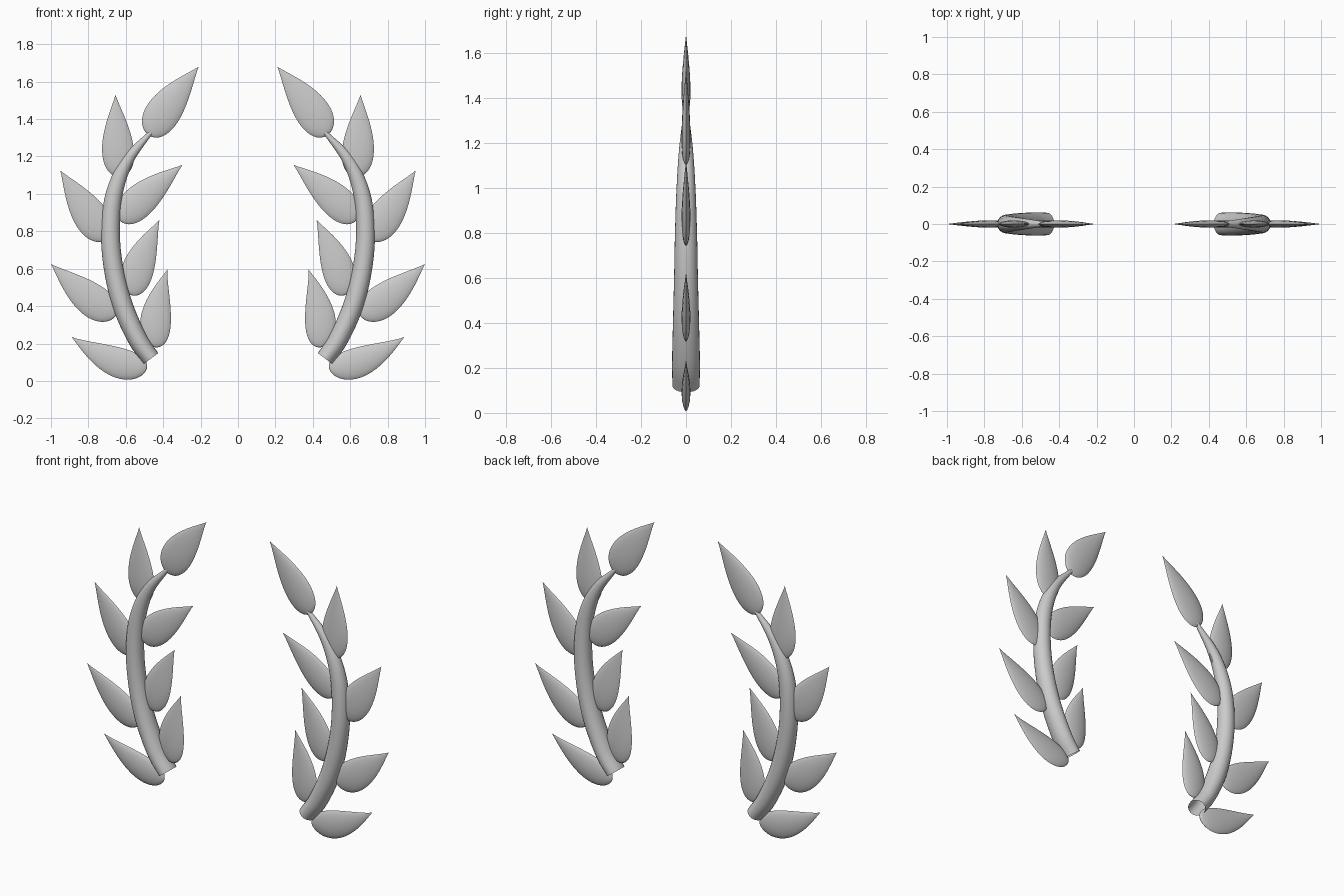
import bpy, bmesh, math
from mathutils import Vector

if "Cube" in bpy.data.objects:
    bpy.data.objects.remove(bpy.data.objects["Cube"], do_unlink=True)

grey = bpy.data.materials.new("light_grey")
grey.use_nodes = True
grey.diffuse_color = (0.6, 0.6, 0.6, 1)
grey.node_tree.nodes["Principled BSDF"].inputs["Base Color"].default_value = (0.6, 0.6, 0.6, 1)


def loft(name, rings, close_start, close_end):
    """Skin a list of equal rings, then mirror the part to the right side."""
    bm = bmesh.new()
    loops = [[bm.verts.new(p) for p in ring] for ring in rings]
    n = len(loops[0])
    for a, b in zip(loops, loops[1:]):
        for i in range(n):
            j = (i + 1) % n
            bm.faces.new((a[i], a[j], b[j], b[i]))
    if close_start:
        bm.faces.new(loops[0][::-1])
    if close_end:
        bm.faces.new(loops[-1])
    bmesh.ops.recalc_face_normals(bm, faces=bm.faces)
    mesh = bpy.data.meshes.new(name)
    bm.to_mesh(mesh)
    bm.free()
    mesh.materials.append(grey)
    obj = bpy.data.objects.new(name, mesh)
    bpy.context.collection.objects.link(obj)
    bpy.ops.object.select_all(action="DESELECT")
    obj.select_set(True)
    bpy.context.view_layer.objects.active = obj
    bpy.ops.object.shade_smooth_by_angle(angle=math.radians(40))
    mirror = obj.modifiers.new("other_side", "MIRROR")
    mirror.use_mirror_merge = False


def smooth_path(points, steps):
    """Catmull-Rom samples through the points."""
    pts = [Vector(p) for p in points]
    pts = [2 * pts[0] - pts[1]] + pts + [2 * pts[-1] - pts[-2]]
    out = []
    for a, b, c, d in zip(pts, pts[1:], pts[2:], pts[3:]):
        for k in range(steps):
            t = k / steps
            out.append(0.5 * (2 * b + (c - a) * t + (2 * a - 5 * b + 4 * c - d) * t**2
                              + (3 * b - a - 3 * c + d) * t**3))
    return out + [pts[-2]]


# Stem: open tapering tube; each point is x, z, in-plane radius, depth radius
stem = smooth_path([(0.465, 0.12, 0.048, 0.060), (0.535, 0.22, 0.052, 0.062),
                    (0.615, 0.40, 0.054, 0.058), (0.665, 0.60, 0.052, 0.053),
                    (0.682, 0.80, 0.050, 0.049), (0.662, 1.00, 0.045, 0.042),
                    (0.590, 1.18, 0.032, 0.030), (0.465, 1.33, 0.011, 0.011)], 5)
SIDES = 24
rings = []
for i, p in enumerate(stem):
    along = stem[min(i + 1, len(stem) - 1)] - stem[max(i - 1, 0)]
    side = Vector((-along[1], along[0])).normalized()
    ring = []
    for k in range(SIDES):
        a = math.tau * k / SIDES
        off = side * p[2] * math.cos(a)
        ring.append((p[0] + off.x, p[3] * math.sin(a), p[1] + off.y))
    rings.append(ring)
loft("stem", rings, False, True)


def leaf(name, base, tip, half_width, bow):
    """Flat teardrop with a lens section, round at the base and pointed at the tip."""
    base, tip = Vector(base), Vector(tip)
    axis = tip - base
    side = Vector((-axis.y, axis.x)).normalized()
    rows = []
    for i in range(25):
        t = min(max((i / 24) ** 1.6, 0.0005), 0.9995)
        size = t**0.5 * (1 - t) ** 1.15 / 0.367
        mid = base + axis * t + side * bow * 4 * t * (1 - t)
        row = []
        for k in range(16):
            a = math.tau * k / 16
            p = mid + side * half_width * size * math.cos(a)
            depth = 0.02 * size * math.sin(a) * abs(math.sin(a)) ** 0.4
            row.append((p.x, depth, p.y))
        rows.append(row)
    loft(name, rows, True, True)


# Leaves: base, tip, half width, sideways bow
leaf("top_leaf", (0.48, 1.315), (0.21, 1.68), 0.094, -0.008)
leaf("upper_outer_leaf", (0.63, 1.09), (0.655, 1.53), 0.086, -0.004)
leaf("upper_inner_leaf", (0.635, 0.86), (0.297, 1.155), 0.088, -0.006)
leaf("middle_outer_leaf", (0.70, 0.755), (0.95, 1.125), 0.092, -0.004)
leaf("middle_inner_leaf", (0.575, 0.46), (0.42, 0.86), 0.086, -0.014)
leaf("lower_outer_leaf", (0.655, 0.345), (1.0, 0.625), 0.09, -0.012)
leaf("lower_inner_leaf", (0.445, 0.18), (0.378, 0.595), 0.083, -0.02)
leaf("bottom_leaf", (0.49, 0.058), (0.89, 0.235), 0.082, -0.026)
